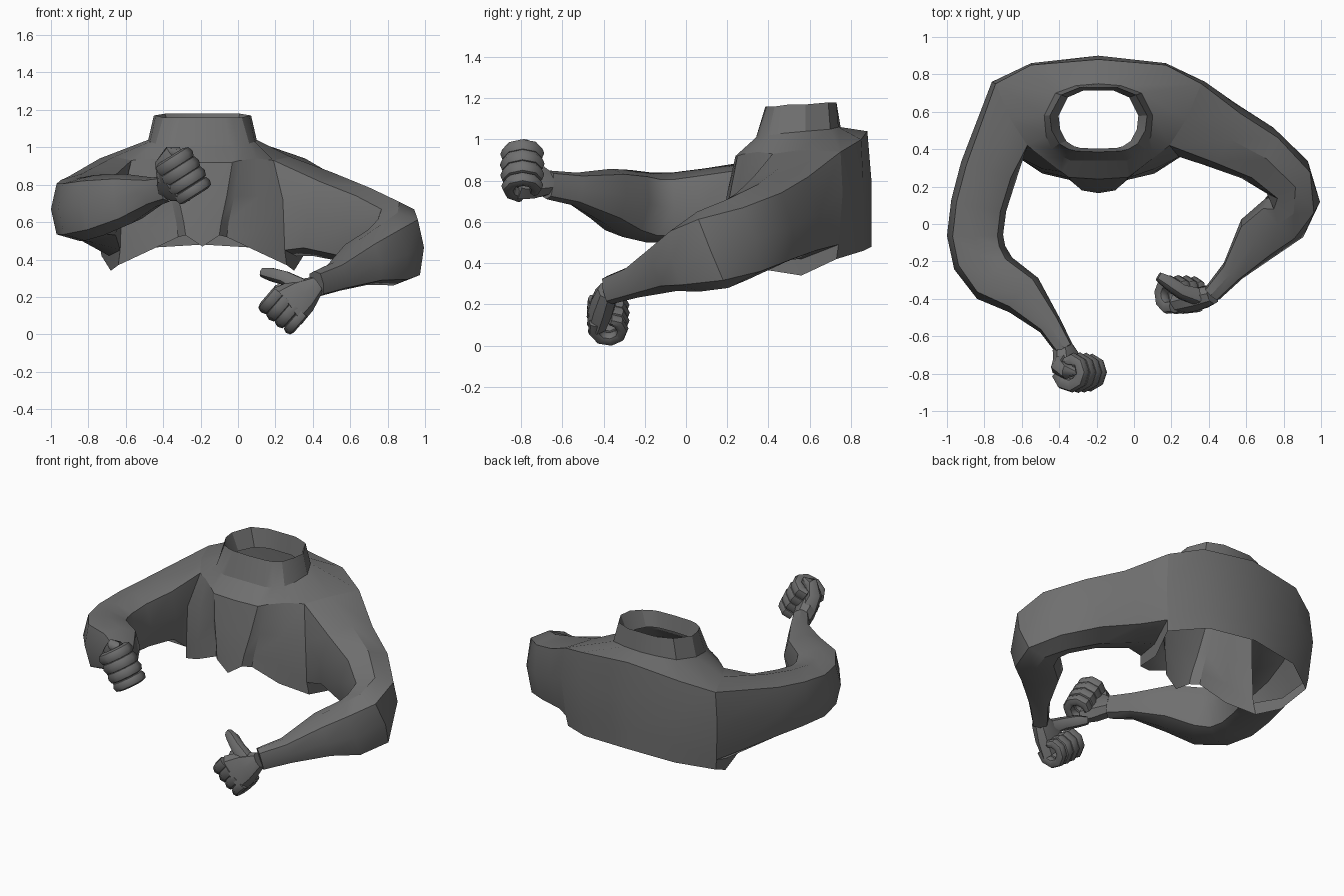
import bpy, bmesh, math
from mathutils import Vector

default_cube = bpy.data.objects.get("Cube")
if default_cube:
    bpy.data.objects.remove(default_cube, do_unlink=True)


def make_material(name, colour):
    material = bpy.data.materials.new(name)
    material.use_nodes = True
    material.diffuse_color = colour
    material.node_tree.nodes["Principled BSDF"].inputs["Base Color"].default_value = colour
    return material


grey = make_material("plain grey", (0.16, 0.16, 0.16, 1))


def finish(name, mesh_builder, angle):
    """Turn a bmesh into a smooth-shaded object that keeps its creases."""
    bmesh.ops.recalc_face_normals(mesh_builder, faces=mesh_builder.faces)
    mesh = bpy.data.meshes.new(name)
    mesh_builder.to_mesh(mesh)
    mesh_builder.free()
    mesh.materials.append(grey)
    part = bpy.data.objects.new(name, mesh)
    bpy.context.collection.objects.link(part)
    bpy.ops.object.select_all(action="DESELECT")
    part.select_set(True)
    bpy.context.view_layer.objects.active = part
    bpy.ops.object.shade_smooth_by_angle(angle=math.radians(angle))


def bridge(builder, rings):
    """Join consecutive closed rings of vertices with quads."""
    for lower, upper in zip(rings, rings[1:]):
        count = len(lower)
        for i in range(count):
            j = (i + 1) % count
            builder.faces.new((lower[i], lower[j], upper[j], upper[i]))


def rounded(value, power):
    return math.copysign(abs(value) ** power, value)


def tube(name, stations, side_hint, power=0.9, opening=None, angle=44):
    """Sweep an eight-sided section; a station is centre, half width, half height.
    A lower power is boxier. An opening is a ready-made first ring to grow from."""
    builder = bmesh.new()
    centres = [Vector(station[0]) for station in stations]
    rings = []
    if opening:
        rings.append([builder.verts.new(point) for point in opening])
    for i, (centre, width, height) in enumerate(stations):
        before, after = centres[max(i - 1, 0)], centres[min(i + 1, len(centres) - 1)]
        tangent = (after - before).normalized()
        side = tangent.cross(Vector(side_hint)).normalized()
        up = side.cross(tangent)
        ring = []
        for k in range(8):
            turn = math.tau * k / 8
            across = side * rounded(math.cos(turn), power) * width
            above = up * rounded(math.sin(turn), power) * height
            ring.append(builder.verts.new(centres[i] + across + above))
        rings.append(ring)
    bridge(builder, rings)
    if not opening:
        builder.faces.new(rings[0])
    builder.faces.new(rings[-1])
    finish(name, builder, angle)


# Garment body: half rings from front middle to back middle, as (half width, y, z)
middle = -0.19
hem = [(0, .165, .47), (.09, .18, .53), (.13, .23, .52), (.3, .27, .44), (.45, .37, .37),
       (.49, .56, .34), (.54, .73, .42), (.33, .86, .46), (0, .9, .48)]
underarm = [(0, .175, .58), (.1, .19, .6), (.14, .24, .6), (.3, .28, .56), (.44, .36, .45),
            (.5, .56, .42), (.55, .74, .49), (.34, .86, .58), (0, .9, .6)]
chest = [(0, .2, .74), (.13, .215, .74), (.17, .25, .74), (.3, .295, .74), (.43, .36, .72),
         (.53, .56, .72), (.57, .76, .74), (.36, .86, .8), (0, .9, .8)]
shoulders = [(0, .24, .92), (.16, .25, .92), (.2, .28, .93), (.29, .35, .94), (.38, .42, .93),
             (.47, .56, .95), (.55, .75, .94), (.36, .85, 1.0), (0, .88, 1.04)]
collar_base = [(0, .34, 1.01), (.15, .34, 1.01), (.19, .36, 1.01), (.25, .4, 1.02),
               (.28, .47, 1.03), (.29, .58, 1.04), (.23, .7, 1.05), (.12, .74, 1.06),
               (0, .75, 1.06)]
collar_top = [(0, .385, 1.16), (.12, .39, 1.16), (.16, .4, 1.16), (.21, .43, 1.16),
              (.25, .5, 1.17), (.26, .58, 1.17), (.2, .69, 1.18), (.1, .73, 1.18),
              (0, .73, 1.18)]
# The lining narrows slightly down into the neck opening
lining = [(u * 0.82, 0.56 + (y - 0.56) * 0.9, 1.06) for u, y, z in collar_top]

builder = bmesh.new()
rings = []
for profile in (hem, underarm, chest, shoulders, collar_base, collar_top, lining):
    left = [(middle + u, y, z) for u, y, z in profile]
    right = [(middle - u, y, z) for u, y, z in profile[-2:0:-1]]
    rings.append([builder.verts.new(point) for point in left + right])
bridge(builder, rings)


def cut_armhole(columns):
    """Remove the patch where a sleeve joins and return its border points."""
    low, mid, high = ([ring[c] for c in columns] for ring in rings[1:4])
    border = [vert.co.copy() for vert in [mid[0], *high, mid[-1], *reversed(low)]]
    patch = set(low + mid + high)
    faces = [face for face in builder.faces if patch.issuperset(face.verts)]
    bmesh.ops.delete(builder, geom=faces, context="FACES")
    return border


left_armhole = cut_armhole((4, 5, 6))
right_armhole = cut_armhole((10, 11, 12))
finish("garment_body", builder, 24)

# Arms: upper arm, elbow, forearm, wrist, grown from the armholes
upward = (0, 0, 1)
tube("left_arm", [
    ((.46, .48, .64), .185, .23), ((.66, .38, .58), .16, .21),
    ((.82, .25, .515), .14, .205), ((.86, .13, .465), .135, .20),
    ((.80, .03, .425), .145, .17), ((.67, -.07, .385), .135, .125),
    ((.53, -.25, .31), .065, .08), ((.42, -.37, .27), .05, .07)],
    upward, 0.65, left_armhole, 34)
tube("right_arm", [
    ((-.775, .29, .69), .155, .2), ((-.83, .1, .68), .15, .18),
    ((-.85, -.06, .67), .15, .17), ((-.825, -.18, .67), .15, .17),
    ((-.745, -.29, .69), .145, .165), ((-.59, -.38, .725), .12, .135),
    ((-.45, -.54, .76), .065, .08), ((-.37, -.67, .78), .05, .07)],
    upward, 0.65, right_armhole, 34)


def fist(prefix, wrist, knuckles, curl, stack, thumb, radius):
    """Palm, four curled fingers stacked along one axis, and a thumb."""
    wrist, knuckles = Vector(wrist), Vector(knuckles)
    stack = Vector(stack).normalized()
    forward = (knuckles - wrist).normalized()
    forward = (forward - stack * forward.dot(stack)).normalized()
    curl = Vector(curl)
    curl = (curl - stack * curl.dot(stack) - forward * curl.dot(forward)).normalized()
    middle_palm = wrist.lerp(knuckles, 0.5)
    tube(prefix + "_palm", [
        (wrist, radius * 1.6, radius * 1.5),
        (middle_palm, radius * 1.8, radius * 2.9),
        (knuckles, radius * 1.6, radius * 3.6)], stack)
    for i, finger in enumerate(("index", "middle", "ring", "little")):
        size = radius * (1.05, 1.1, 1.05, 0.9)[i]
        centre = knuckles + stack * (i - 1.5) * radius * 1.7 + curl * radius * 1.6
        path = []
        for step in range(8):
            turn = math.radians(-105 + step * 42)
            reach = radius * (2.3 - step * 0.09)
            point = centre + forward * math.cos(turn) * reach + curl * math.sin(turn) * reach
            path.append((point, size * (0.7 if step == 7 else 1), size))
        tube(prefix + "_" + finger + "_finger", path, stack)
    sizes = (1.5, 1.2, 1.1, 0.75)
    tube(prefix + "_thumb", [(joint, radius * s, radius * s)
                             for joint, s in zip(thumb, sizes)], curl)


# Hands
fist("left_hand", (.42, -.375, .265), (.265, -.425, .15), (0, 1, 0), (.15, 0, -.13),
     [(.34, -.39, .25), (.25, -.36, .3), (.18, -.31, .32), (.13, -.28, .33)], .034)
fist("right_hand", (-.38, -.66, .78), (-.33, -.81, .82), (1, .5, .45), (.12, 0, -.19),
     [(-.38, -.74, .83), (-.40, -.77, .91), (-.36, -.79, .97), (-.31, -.78, .975)], .036)
